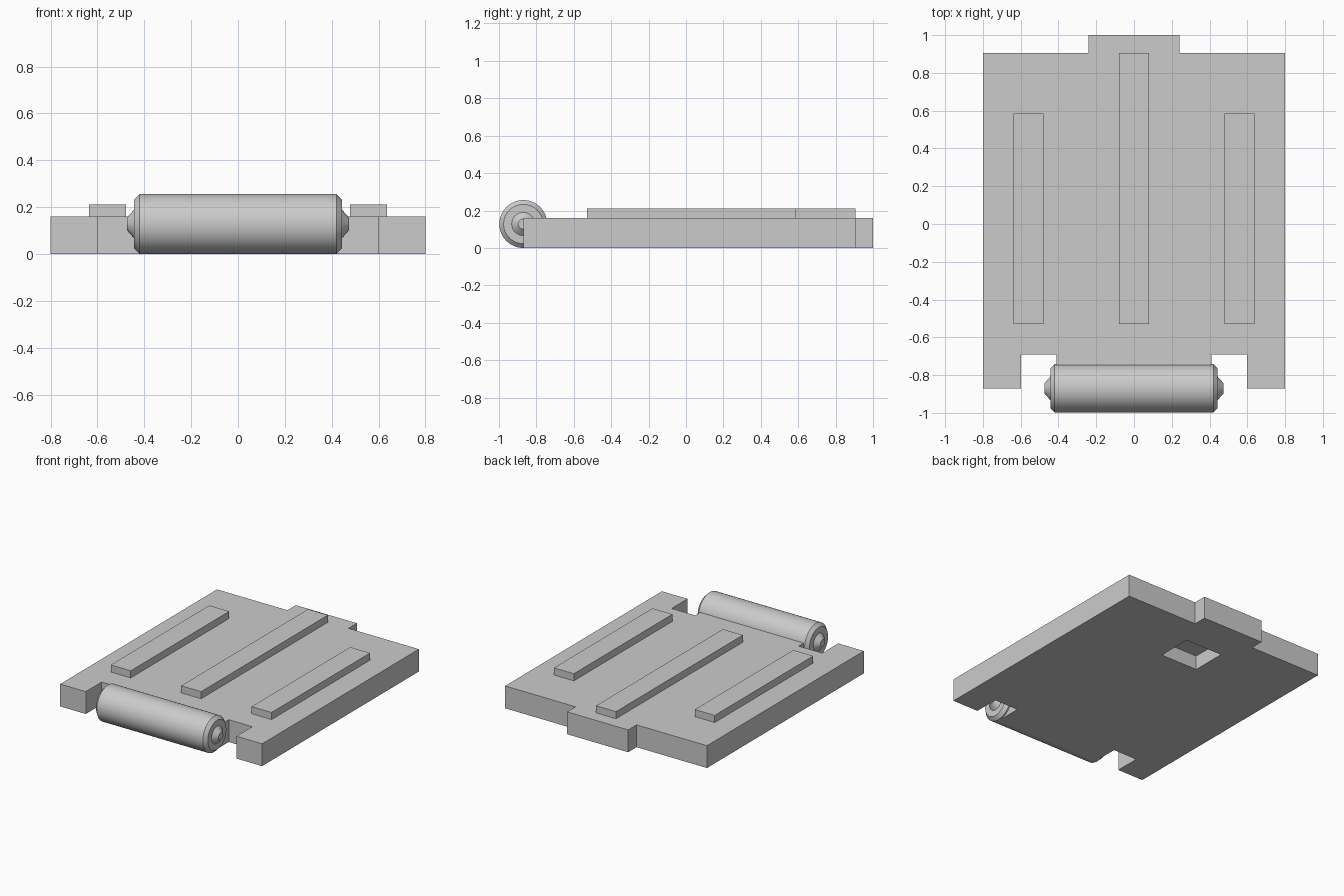
import bpy, bmesh, math

if "Cube" in bpy.data.objects:
    bpy.data.objects.remove(bpy.data.objects["Cube"], do_unlink=True)

grey = bpy.data.materials.new("plain grey")
grey.use_nodes = True
GREY = (0.6, 0.6, 0.6, 1)
grey.diffuse_color = GREY
grey.node_tree.nodes["Principled BSDF"].inputs["Base Color"].default_value = GREY

THICK = 0.16
ROLLER_Y, ROLLER_R = -0.87, 0.128


def finish(name, bm):
    bmesh.ops.recalc_face_normals(bm, faces=bm.faces)
    mesh = bpy.data.meshes.new(name)
    bm.to_mesh(mesh)
    bm.free()
    mesh.materials.append(grey)
    obj = bpy.data.objects.new(name, mesh)
    bpy.context.collection.objects.link(obj)
    return obj


def box(name, x0, x1, y0, y1, z0, z1):
    bm = bmesh.new()
    bmesh.ops.create_cube(bm, size=1)
    for v in bm.verts:
        v.co = [lo if c < 0 else hi for c, lo, hi in
                zip(v.co, (x0, y0, z0), (x1, y1, z1))]
    return finish(name, bm)


# Base plate: half outline mirrored, with a rear tab and two front notches
half = [(0.41, -0.87), (0.41, -0.69), (0.597, -0.69), (0.597, -0.87),
        (0.8, -0.87), (0.8, 0.905), (0.242, 0.905), (0.242, 1.0)]
outline = half + [(-x, y) for x, y in reversed(half)]
bm = bmesh.new()
face = bm.faces.new([bm.verts.new((x, y, 0)) for x, y in outline])
top = bmesh.ops.extrude_face_region(bm, geom=[face])["geom"]
bmesh.ops.translate(bm, vec=(0, 0, THICK),
                    verts=[g for g in top if isinstance(g, bmesh.types.BMVert)])
plate = finish("base_plate", bm)

# Square pocket in the underside
cutter = box("pocket_cutter", -0.145, 0.145, 0.455, 0.705, -0.1, 0.1)
cutter.hide_render = True
cut = plate.modifiers.new("pocket", 'BOOLEAN')
cut.operation = 'DIFFERENCE'
cut.solver = 'EXACT'
cut.object = cutter
bpy.context.view_layer.objects.active = plate
bpy.ops.object.modifier_apply(modifier=cut.name)
bpy.data.objects.remove(cutter, do_unlink=True)

# Raised ribs
for name, x, back in (("right_rib", -0.558, 0.585), ("centre_rib", 0, 0.905),
                      ("left_rib", 0.558, 0.585)):
    box(name, x - 0.079, x + 0.079, -0.53, back, THICK, 0.211)

# Hinge roller: lathed profile with chamfered ends and conical nubs
end = [(0.42, ROLLER_R), (0.443, 0.105), (0.443, 0.062), (0.474, 0.027), (0.474, 0)]
profile = [(-x, r) for x, r in reversed(end)] + end
bm = bmesh.new()
verts = [bm.verts.new((x, 0, r)) for x, r in profile]
edges = [bm.edges.new(pair) for pair in zip(verts, verts[1:])]
bmesh.ops.spin(bm, geom=verts + edges, cent=(0, 0, 0), axis=(1, 0, 0),
               angle=math.tau, steps=64)
bmesh.ops.remove_doubles(bm, verts=bm.verts, dist=0.0005)
roller = finish("hinge_roller", bm)
roller.location = (0, ROLLER_Y, ROLLER_R)
bpy.ops.object.select_all(action='DESELECT')
roller.select_set(True)
bpy.context.view_layer.objects.active = roller
bpy.ops.object.shade_smooth_by_angle(angle=math.radians(25))
